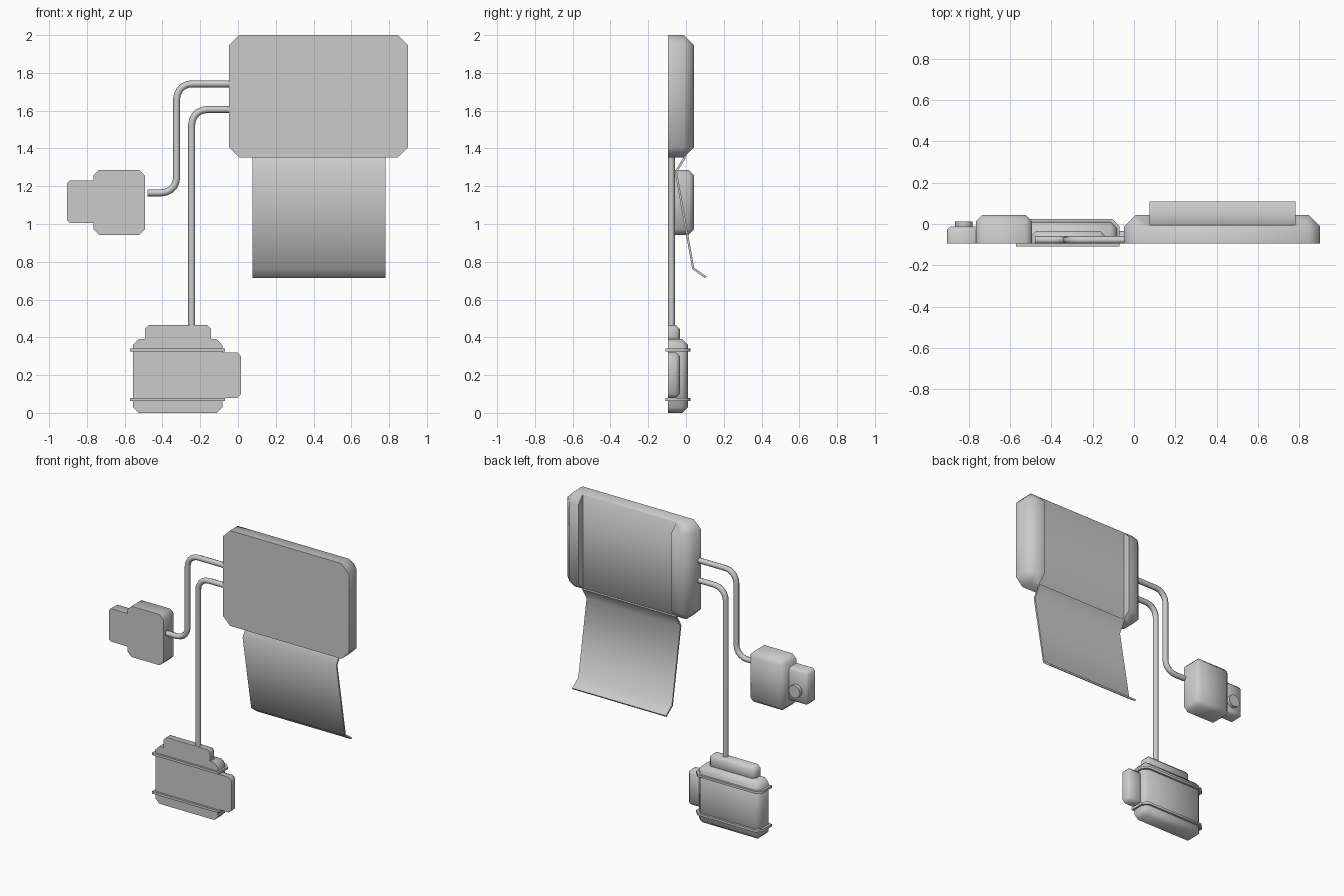
import bpy, bmesh
from math import radians, pi
from mathutils import Vector

if "Cube" in bpy.data.objects:
    bpy.data.objects.remove(bpy.data.objects["Cube"])

BACK = -0.095  # flat mounting plane


def finish(name, bm):
    bmesh.ops.recalc_face_normals(bm, faces=bm.faces)
    me = bpy.data.meshes.new(name)
    bm.to_mesh(me)
    bm.free()
    ob = bpy.data.objects.new(name, me)
    bpy.context.collection.objects.link(ob)
    return ob


def smooth(ob):
    bpy.ops.object.select_all(action='DESELECT')
    ob.select_set(True)
    bpy.context.view_layer.objects.active = ob
    bpy.ops.object.shade_smooth_by_angle(angle=radians(60))


def box(name, x, y, z, chamfer=0.0, vertical_only=False):
    """Box from ranges; every edge except the ones on the back plane is chamfered."""
    bm = bmesh.new()
    bmesh.ops.create_cube(bm, size=1)
    for v in bm.verts:
        v.co = Vector([r[0] if c < 0 else r[1] for c, r in zip(v.co, (x, y, z))])
    if chamfer:
        def wanted(e):
            a, b = (v.co for v in e.verts)
            if a.y < y[0] + 1e-5 and b.y < y[0] + 1e-5:
                return False
            return abs(a.z - b.z) > 1e-5 if vertical_only else True
        bmesh.ops.bevel(bm, geom=[e for e in bm.edges if wanted(e)],
                        offset=chamfer, segments=1, affect='EDGES')
    return finish(name, bm)


def pipe(name, pts, radius=0.0185, bend=0.08, steps=5):
    """Round pipe along x/z points with rounded corners."""
    pts = [Vector((px, -0.077, pz)) for px, pz in pts]
    path = [pts[0]]
    for a, p, b in zip(pts, pts[1:], pts[2:]):
        u, w = (a - p).normalized(), (b - p).normalized()
        centre = p + (u + w) * bend
        for i in range(steps + 1):
            t = i / steps * pi / 2
            from math import sin, cos
            path.append(centre - w * bend * cos(t) - u * bend * sin(t))
    path.append(pts[-1])
    cu = bpy.data.curves.new(name, 'CURVE')
    cu.dimensions = '3D'
    cu.bevel_depth = radius
    cu.bevel_resolution = 2
    cu.use_fill_caps = True
    sp = cu.splines.new('POLY')
    sp.points.add(len(path) - 1)
    for q, c in zip(sp.points, path):
        q.co = (*c, 1)
    ob = bpy.data.objects.new(name, cu)
    bpy.context.collection.objects.link(ob)
    bpy.ops.object.select_all(action='DESELECT')
    ob.select_set(True)
    bpy.context.view_layer.objects.active = ob
    bpy.ops.object.convert(target='MESH')
    smooth(bpy.context.object)


# Main panel with a recessed channel between two side cushions
panel = box("main_panel", (-0.048, 0.9), (BACK, 0.043), (1.352, 2.0), 0.055)
cutter = box("channel_cutter", (0.078, 0.78), (-0.006, 0.2), (1.2, 2.2))
cutter.hide_render = True
mod = panel.modifiers.new("channel", 'BOOLEAN')
mod.operation, mod.object, mod.solver = 'DIFFERENCE', cutter, 'EXACT'
bpy.context.view_layer.objects.active = panel
bpy.ops.object.modifier_apply(modifier=mod.name)
bpy.data.objects.remove(cutter)
smooth(panel)

# Hanging sheet, folded at top and bottom
bm = bmesh.new()
prev = None
for y, z in ((-0.004, 1.358), (-0.053, 1.275), (0.038, 0.765), (0.105, 0.718)):
    row = [bm.verts.new((x, y, z)) for x in (0.076, 0.781)]
    if prev:
        bm.faces.new((prev[0], prev[1], row[1], row[0]))
    prev = row
sheet = finish("hanging_sheet", bm)
sol = sheet.modifiers.new("thickness", 'SOLIDIFY')
sol.thickness, sol.offset = 0.012, 0
bpy.context.view_layer.objects.active = sheet
bpy.ops.object.modifier_apply(modifier=sol.name)
smooth(sheet)

# Upper box, lower canister and their attached blocks
for name, x, y1, z, c in (
        ("upper_box", (-0.765, -0.493), 0.043, (0.942, 1.287), 0.03),
        ("upper_side_block", (-0.905, -0.75), -0.012, (1.005, 1.23), 0.015),
        ("canister_body", (-0.556, -0.083), 0.01, (0.0, 0.39), 0.03),
        ("canister_cap", (-0.493, -0.143), -0.033, (0.36, 0.465), 0.02),
        ("canister_side_block", (-0.12, 0.016), -0.033, (0.08, 0.32), 0.02)):
    smooth(box(name, x, (BACK, y1), z, c))

# Straps around the canister
for i, z in enumerate((0.07, 0.332)):
    smooth(box(f"canister_strap_{i + 1}", (-0.571, -0.07), (-0.108, 0.024),
               (z - 0.008, z + 0.008), 0.034, vertical_only=True))

# Round button on the upper side block
bpy.ops.mesh.primitive_cylinder_add(vertices=24, radius=0.042, depth=0.04,
                                    location=(-0.823, -0.008, 1.09),
                                    rotation=(pi / 2, 0, 0))
button = bpy.context.object
button.name = "round_button"
smooth(button)

# Connecting pipes
pipe("upper_pipe", [(-0.03, 1.742), (-0.325, 1.742), (-0.325, 1.165), (-0.48, 1.165)])
pipe("lower_pipe", [(-0.03, 1.606), (-0.245, 1.606), (-0.245, 0.45)])
